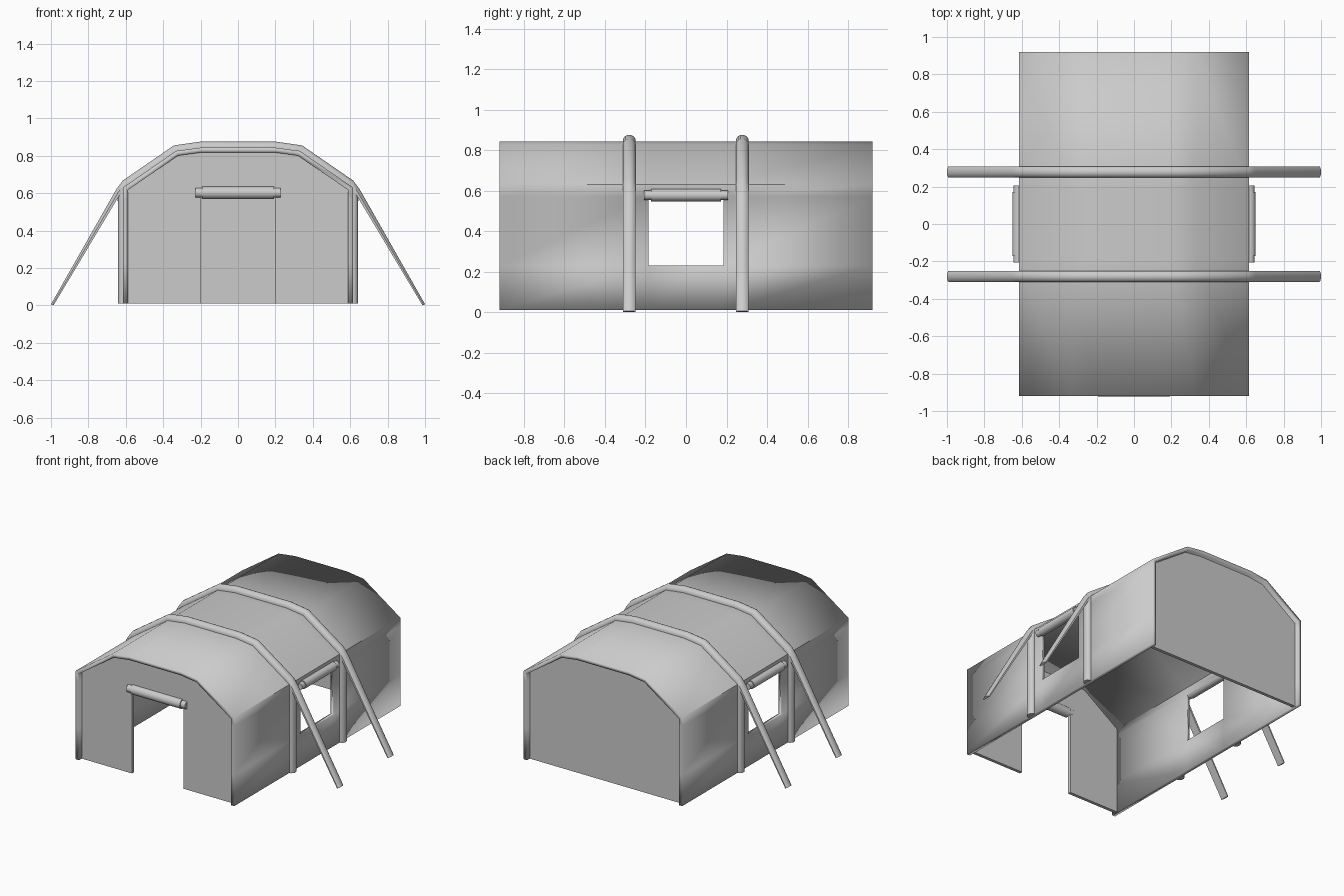
import bpy, bmesh, math
from mathutils import Matrix

if "Cube" in bpy.data.objects:
    bpy.data.objects.remove(bpy.data.objects["Cube"])


def finish(name, bm, angle=30):
    bmesh.ops.recalc_face_normals(bm, faces=bm.faces)
    me = bpy.data.meshes.new(name)
    bm.to_mesh(me)
    bm.free()
    ob = bpy.data.objects.new(name, me)
    bpy.context.collection.objects.link(ob)
    bpy.ops.object.select_all(action='DESELECT')
    ob.select_set(True)
    bpy.context.view_layer.objects.active = ob
    bpy.ops.object.shade_smooth_by_angle(angle=math.radians(angle))
    return ob


def mirror(half):
    return half + [(-x, z) for x, z in reversed(half)]


def canopy():
    # open sheet lofted along y, leaving a window in each side wall
    prof = mirror([(.615, .01), (.615, .23), (.615, .57), (.615, .63), (.33, .826), (.2, .843)])
    ys = [-.92, -.185, .185, .92]
    bm = bmesh.new()
    rows = [[bm.verts.new((x, y, z)) for x, z in prof] for y in ys]
    n = len(prof)
    for j in range(3):
        for i in range(n - 1):
            if j == 1 and i in (1, n - 3):
                continue
            bm.faces.new((rows[j][i], rows[j + 1][i], rows[j + 1][i + 1], rows[j][i + 1]))
    ob = finish("canopy", bm)
    # normals must point outwards so the thickness goes in
    roof = max(ob.data.polygons, key=lambda p: p.center.z)
    mod = ob.modifiers.new("thickness", 'SOLIDIFY')
    mod.thickness = .026
    mod.offset = -1 if roof.normal.z > 0 else 1
    mod.use_even_offset = True


def end_wall(name, y0, y1, door):
    pts = mirror([(.592, .01), (.592, .618), (.32, .803), (.2, .818)])
    if door:
        pts += [(-.2, .01), (-.2, .59), (.2, .59), (.2, .01)]
    bm = bmesh.new()
    f = bm.faces.new([bm.verts.new((x, y0, z)) for x, z in pts])
    ext = bmesh.ops.extrude_face_region(bm, geom=[f])
    bmesh.ops.translate(bm, vec=(0, y1 - y0, 0),
                        verts=[v for v in ext['geom'] if isinstance(v, bmesh.types.BMVert)])
    finish(name, bm)


def sweep(name, inner, outer, y):
    # rounded strap section swept between an inner and an outer outline
    section = [(0, -.03), (.45, -.03), (.8, -.021), (1, -.008),
               (1, .008), (.8, .021), (.45, .03), (0, .03)]
    bm = bmesh.new()
    rings = [[bm.verts.new((a[0] + (b[0] - a[0]) * t, y + w, a[1] + (b[1] - a[1]) * t))
              for t, w in section] for a, b in zip(inner, outer)]
    k = len(section)
    for r, s in zip(rings, rings[1:]):
        for i in range(k):
            bm.faces.new((r[i], r[(i + 1) % k], s[(i + 1) % k], s[i]))
    bm.faces.new(rings[0])
    bm.faces.new(rings[-1])
    finish(name, bm, 40)


def roll(name, loc, turn, half, radius):
    # rolled-up flap with a thinner core showing at each end
    bm = bmesh.new()
    for r, length in ((radius, half - .035), (radius * .8, half)):
        bmesh.ops.create_cone(bm, cap_ends=True, segments=20, radius1=r, radius2=r,
                              depth=2 * length,
                              matrix=Matrix.Translation(loc) @ Matrix.Rotation(turn, 4, 'Z')
                              @ Matrix.Rotation(math.pi / 2, 4, 'Y'))
    finish(name, bm)


# Tent body
canopy()
end_wall("front_wall", -.89, -.868, True)
end_wall("back_wall", .868, .89, False)

# Hoops running over the roof and down to the ground, with upright legs
hoop_in = mirror([(.986, 0), (.63, .595), (.603, .635), (.33, .824), (.2, .841)])
hoop_out = mirror([(1, .006), (.651, .62), (.615, .668), (.343, .855), (.205, .875)])
for tag, y in (("front", -.28), ("back", .278)):
    sweep(tag + "_hoop", hoop_in, hoop_out, y)
    for side, s in (("right", 1), ("left", -1)):
        sweep(f"{tag}_{side}_leg", [(s * .61, .01), (s * .61, .635)],
              [(s * .642, .01), (s * .642, .62)], y)

# Rolled door and window covers
roll("door_roll", (0, -.889, .602), 0, .228, .033)
for side, s in (("right", 1), ("left", -1)):
    roll(side + "_window_roll", (s * .62, 0, .577), math.pi / 2, .207, .03)
